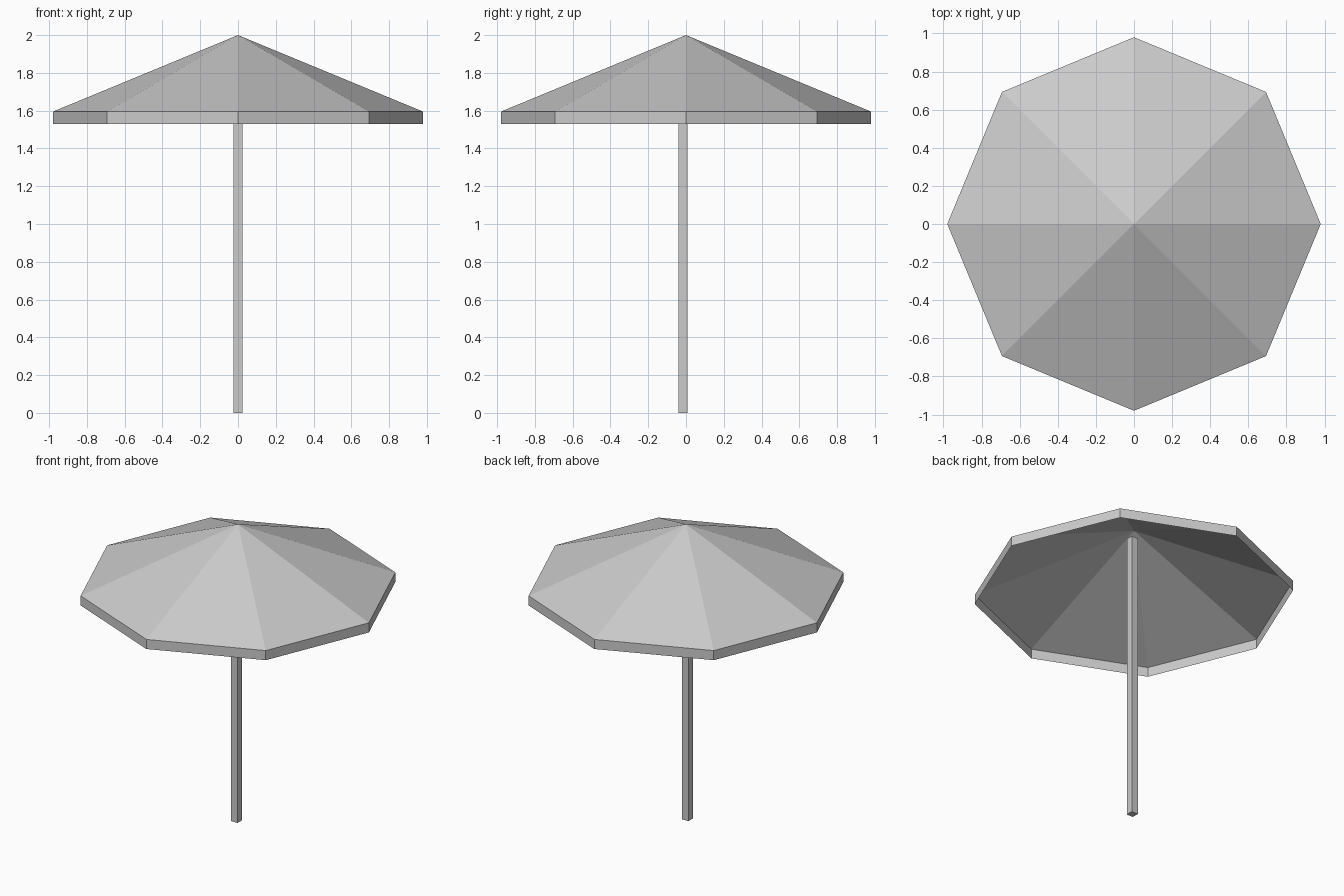
import bpy
import bmesh
from math import pi
from mathutils import Matrix

cube = bpy.data.objects.get("Cube")
if cube:
    bpy.data.objects.remove(cube, do_unlink=True)

SIDES = 8
RADIUS = 0.98
APEX_Z, EAVE_Z, HEM_Z = 2.0, 1.595, 1.53
POLE_WIDTH, POLE_TOP, POLE_Y = 0.048, 1.95, -0.016

# One plain grey for the whole parasol
grey = bpy.data.materials.new("light_grey")
grey.use_nodes = True
colour = (0.6, 0.6, 0.6, 1)
grey.diffuse_color = colour
grey.node_tree.nodes["Principled BSDF"].inputs["Base Color"].default_value = colour


def add_object(name, bm):
    mesh = bpy.data.meshes.new(name)
    bm.to_mesh(mesh)
    bm.free()
    mesh.materials.append(grey)
    obj = bpy.data.objects.new(name, mesh)
    bpy.context.collection.objects.link(obj)
    return obj


# Canopy: open eight-sided cone of thin cloth
bm = bmesh.new()
bmesh.ops.create_cone(
    bm, segments=SIDES, radius1=RADIUS, radius2=0, depth=APEX_Z - EAVE_Z, cap_ends=False,
    matrix=Matrix.Translation((0, 0, (APEX_Z + EAVE_Z) / 2)))
bmesh.ops.remove_doubles(bm, verts=bm.verts, dist=0.001)

# Valance: the eave edge dropped straight down
eave = [e for e in bm.edges if e.is_boundary]
hem = bmesh.ops.extrude_edge_only(bm, edges=eave)["geom"]
hem_verts = [v for v in hem if isinstance(v, bmesh.types.BMVert)]
bmesh.ops.translate(bm, verts=hem_verts, vec=(0, 0, HEM_Z - EAVE_Z))
bmesh.ops.recalc_face_normals(bm, faces=bm.faces)
add_object("canopy", bm)

# Pole: square post set slightly forward of the centre
bm = bmesh.new()
bmesh.ops.create_cube(
    bm, size=1,
    matrix=Matrix.Translation((0, POLE_Y, POLE_TOP / 2))
    @ Matrix.Diagonal((POLE_WIDTH, POLE_WIDTH, POLE_TOP, 1)))
add_object("pole", bm)
